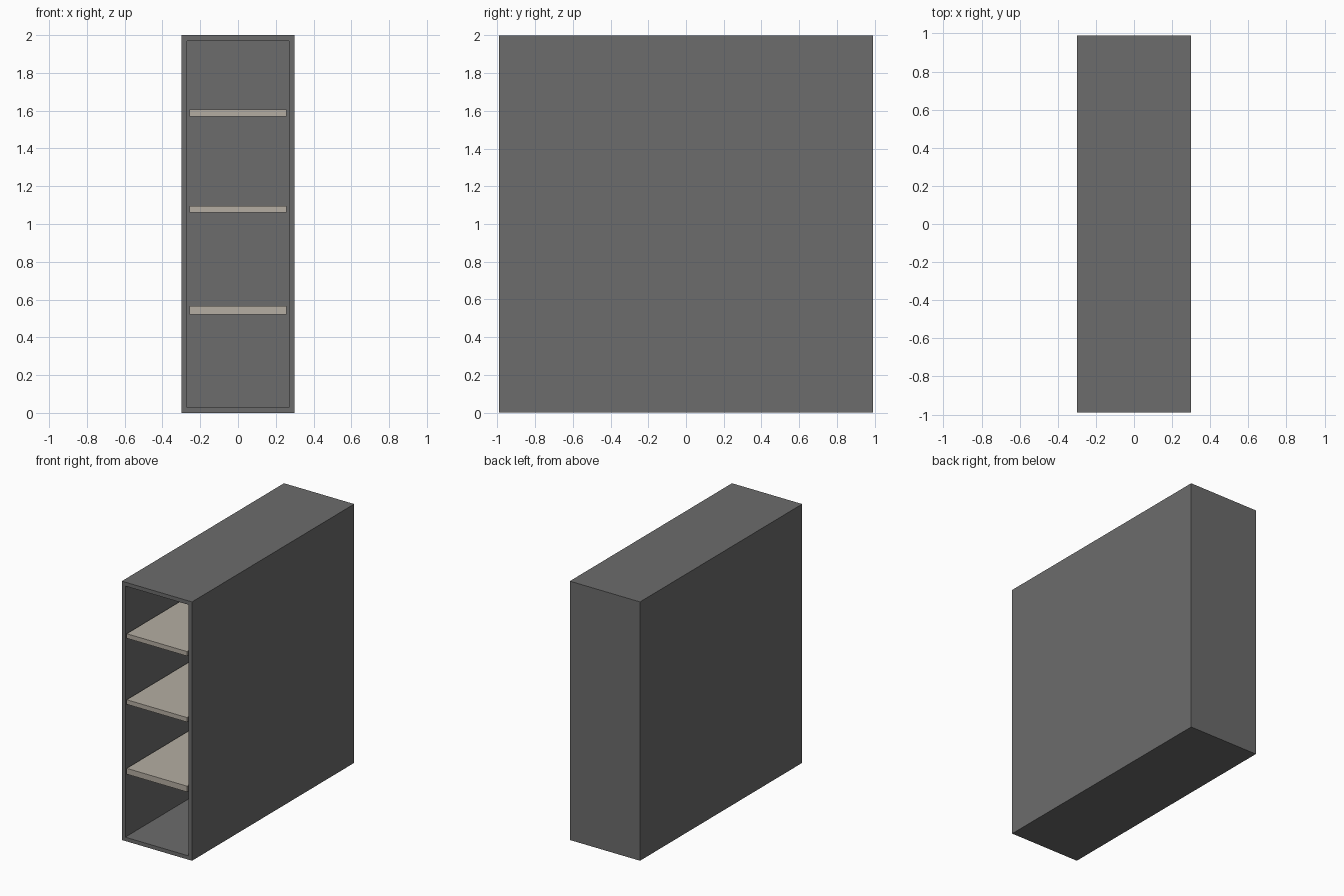
import bpy, bmesh
from mathutils import Matrix, Vector

if "Cube" in bpy.data.objects:
    bpy.data.objects.remove(bpy.data.objects["Cube"])

W, D, H = 0.60, 1.98, 2.0          # outer size
WALL, TOP, BACK = 0.042, 0.03, 0.04  # panel thicknesses


def material(name, color):
    m = bpy.data.materials.new(name)
    m.diffuse_color = (*color, 1)
    m.use_nodes = True
    m.node_tree.nodes["Principled BSDF"].inputs["Base Color"].default_value = m.diffuse_color
    return m


def box(bm, lo, hi):
    lo, hi = Vector(lo), Vector(hi)
    mat = Matrix.Translation((lo + hi) / 2) @ Matrix.Diagonal((*(hi - lo), 1))
    bmesh.ops.create_cube(bm, size=1, matrix=mat)


def finish(bm, name, mat):
    mesh = bpy.data.meshes.new(name)
    bm.to_mesh(mesh)
    bm.free()
    mesh.materials.append(mat)
    bpy.context.collection.objects.link(bpy.data.objects.new(name, mesh))


dark = material("dark_grey", (0.15, 0.15, 0.15))
beige = material("beige", (0.46, 0.42, 0.36))

# Cabinet body: a box hollowed out from its front face
bm = bmesh.new()
box(bm, (-W / 2, -D / 2, 0), (W / 2, D / 2, H))
bm.normal_update()
front = min(bm.faces, key=lambda f: f.calc_center_median().y)
bmesh.ops.inset_region(bm, faces=[front], thickness=WALL)
for v in front.verts:
    if v.co.z > H / 2:
        v.co.z = H - TOP
hollow = bmesh.ops.extrude_discrete_faces(bm, faces=[front])["faces"][0]
bmesh.ops.translate(bm, verts=hollow.verts, vec=(0, D - BACK, 0))
bmesh.ops.recalc_face_normals(bm, faces=bm.faces)
finish(bm, "cabinet_body", dark)

# Shelves, flush with the front rim
inner = W / 2 - WALL
levels = {"lower": (0.52, 0.565), "middle": (1.06, 1.095), "upper": (1.57, 1.605)}
for label, (z0, z1) in levels.items():
    bm = bmesh.new()
    box(bm, (-inner, -D / 2, z0), (inner, D / 2 - BACK, z1))
    finish(bm, label + "_shelf", beige)
